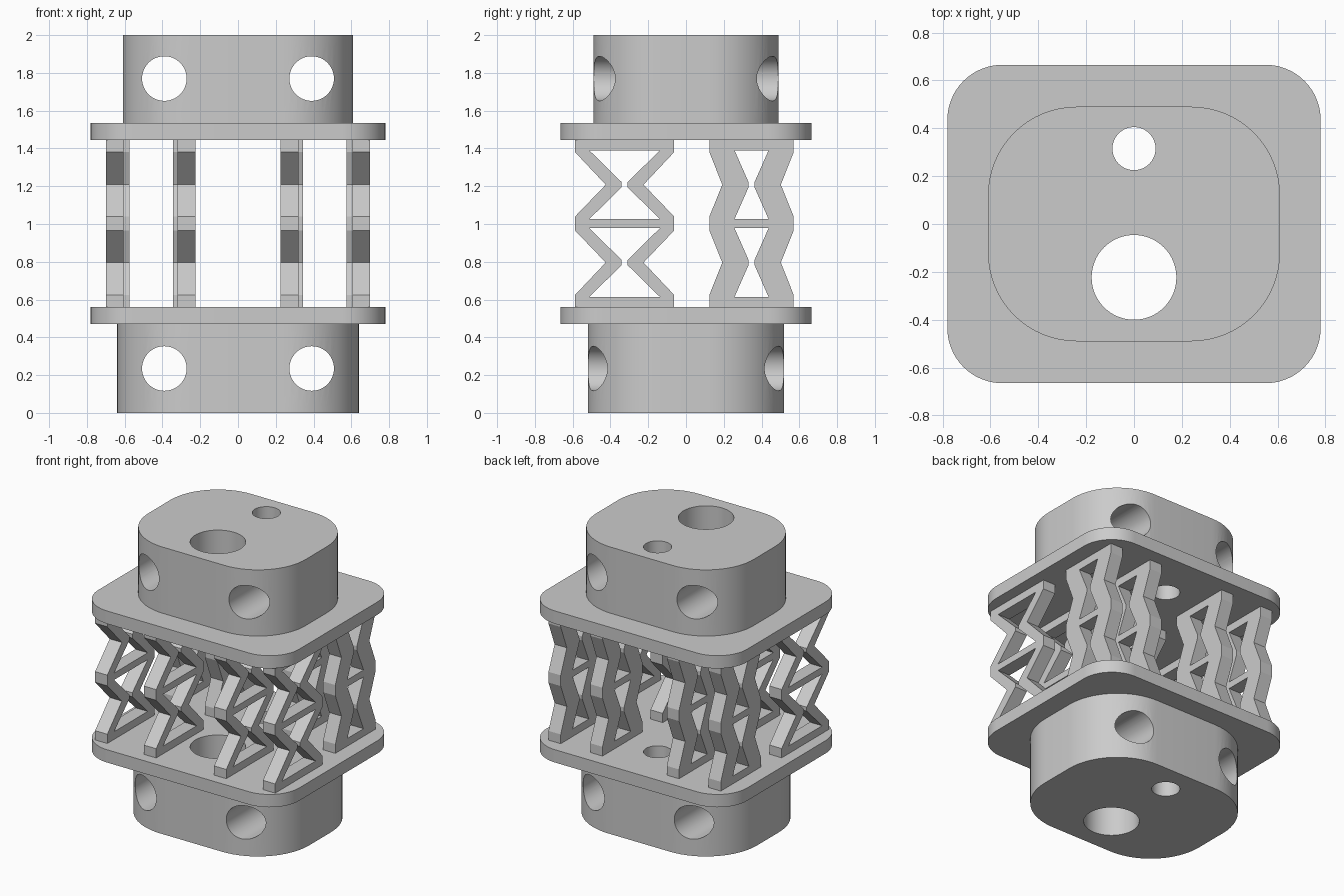
import bpy
import bmesh
import math
from mathutils import Matrix, Vector

old = bpy.data.objects.get("Cube")
if old:
    bpy.data.objects.remove(old, do_unlink=True)

grey = bpy.data.materials.new("light_grey")
grey.use_nodes = True
grey.diffuse_color = (0.6, 0.6, 0.6, 1)
grey.node_tree.nodes["Principled BSDF"].inputs["Base Color"].default_value = (0.6, 0.6, 0.6, 1)


def circle(cx, cy, r, n=64):
    return [(cx + r * math.cos(math.tau * i / n), cy + r * math.sin(math.tau * i / n))
            for i in range(n)]


def rounded_rect(hx, hy, r, n=16):
    pts = []
    for k, (sx, sy) in enumerate(((1, 1), (-1, 1), (-1, -1), (1, -1))):
        for i in range(n + 1):
            a = (k + i / n) * math.pi / 2
            pts.append((sx * (hx - r) + r * math.cos(a), sy * (hy - r) + r * math.sin(a)))
    return pts


def prism(name, loops, depth, matrix):
    """Fill an outline with holes, extrude it along local z and place it."""
    bm = bmesh.new()
    edges = []
    for loop in loops:
        vs = [bm.verts.new((x, y, 0)) for x, y in loop]
        edges += [bm.edges.new((v, vs[i - 1])) for i, v in enumerate(vs)]
    bmesh.ops.triangle_fill(bm, edges=edges, use_beauty=True, normal=(0, 0, 1))
    out = bmesh.ops.extrude_face_region(bm, geom=bm.faces[:], use_keep_orig=True)
    top = [g for g in out["geom"] if isinstance(g, bmesh.types.BMVert)]
    bmesh.ops.translate(bm, verts=top, vec=Vector((0, 0, depth)))
    bmesh.ops.transform(bm, matrix=matrix, verts=bm.verts[:])
    bmesh.ops.recalc_face_normals(bm, faces=bm.faces[:])
    mesh = bpy.data.meshes.new(name)
    bm.to_mesh(mesh)
    bm.free()
    mesh.materials.append(grey)
    ob = bpy.data.objects.new(name, mesh)
    bpy.context.collection.objects.link(ob)
    return ob


def activate(ob):
    bpy.ops.object.select_all(action="DESELECT")
    ob.select_set(True)
    bpy.context.view_layer.objects.active = ob


def smooth(ob):
    activate(ob)
    bpy.ops.object.shade_smooth_by_angle(angle=math.radians(30))


def drill_sideways(ob, z):
    """Two round bores running front to back."""
    for x in (-0.39, 0.39):
        cutter = prism("bore_cutter", [circle(x, z, 0.118)], 2,
                       Matrix.Translation((0, 1, 0)) @ Matrix.Rotation(math.pi / 2, 4, "X"))
        cutter.hide_render = True
        activate(ob)
        mod = ob.modifiers.new("bore", "BOOLEAN")
        mod.operation = "DIFFERENCE"
        mod.solver = "EXACT"
        mod.object = cutter
        bpy.ops.object.modifier_apply(modifier=mod.name)
        bpy.data.objects.remove(cutter, do_unlink=True)


# End blocks and flange plates, all pierced by the two vertical channels
channels = [circle(0, -0.223, 0.177), circle(0, 0.315, 0.09)]
for name, hx, hy, r, z0, z1, bore in (
        ("lower_block", 0.64, 0.52, 0.4, 0, 0.47, 0.235),
        ("lower_plate", 0.78, 0.665, 0.23, 0.47, 0.56, None),
        ("upper_plate", 0.78, 0.665, 0.23, 1.445, 1.535, None),
        ("upper_block", 0.61, 0.49, 0.37, 1.535, 2, 1.77)):
    part = prism(name, [rounded_rect(hx, hy, r)] + channels, z1 - z0,
                 Matrix.Translation((0, 0, z0)))
    if bore:
        drill_sideways(part, bore)
    smooth(part)


def lattice_loops(cy, half, notch, window):
    """Two stacked pinched cells: zigzag outline plus two bow-tie windows."""
    side = [(half, 0.56), (half, 0.625), (notch, 0.796), (half, 0.965),
            (half, 1.04), (notch, 1.208), (half, 1.38), (half, 1.445)]
    loops = [side]
    for mid in (0.796, 1.208):
        loops.append([(window, mid - 0.182), (0.016, mid - 0.014),
                      (0.016, mid + 0.014), (window, mid + 0.182)])
    return [[(cy + y, z) for y, z in s] + [(cy - y, z) for y, z in reversed(s)]
            for s in loops]


# Spring-like lattice struts, profile in the y-z plane and extruded along x
yz_to_world = Matrix(((0, 0, 1, 0), (1, 0, 0, 0), (0, 1, 0, 0), (0, 0, 0, 1)))
front = lattice_loops(-0.325, 0.262, 0.1, 0.187)
back = lattice_loops(0.347, 0.223, 0.155, 0.09)
width = 0.095
for row, loops, starts in (("front", front, (0.225, 0.605)), ("back", back, (0.25, 0.575))):
    for place, x in zip(("inner", "outer"), starts):
        for side, x0 in (("left", x), ("right", -x - width)):
            prism(f"{row}_{place}_{side}_strut", loops, width,
                  Matrix.Translation((x0, 0, 0)) @ yz_to_world)
